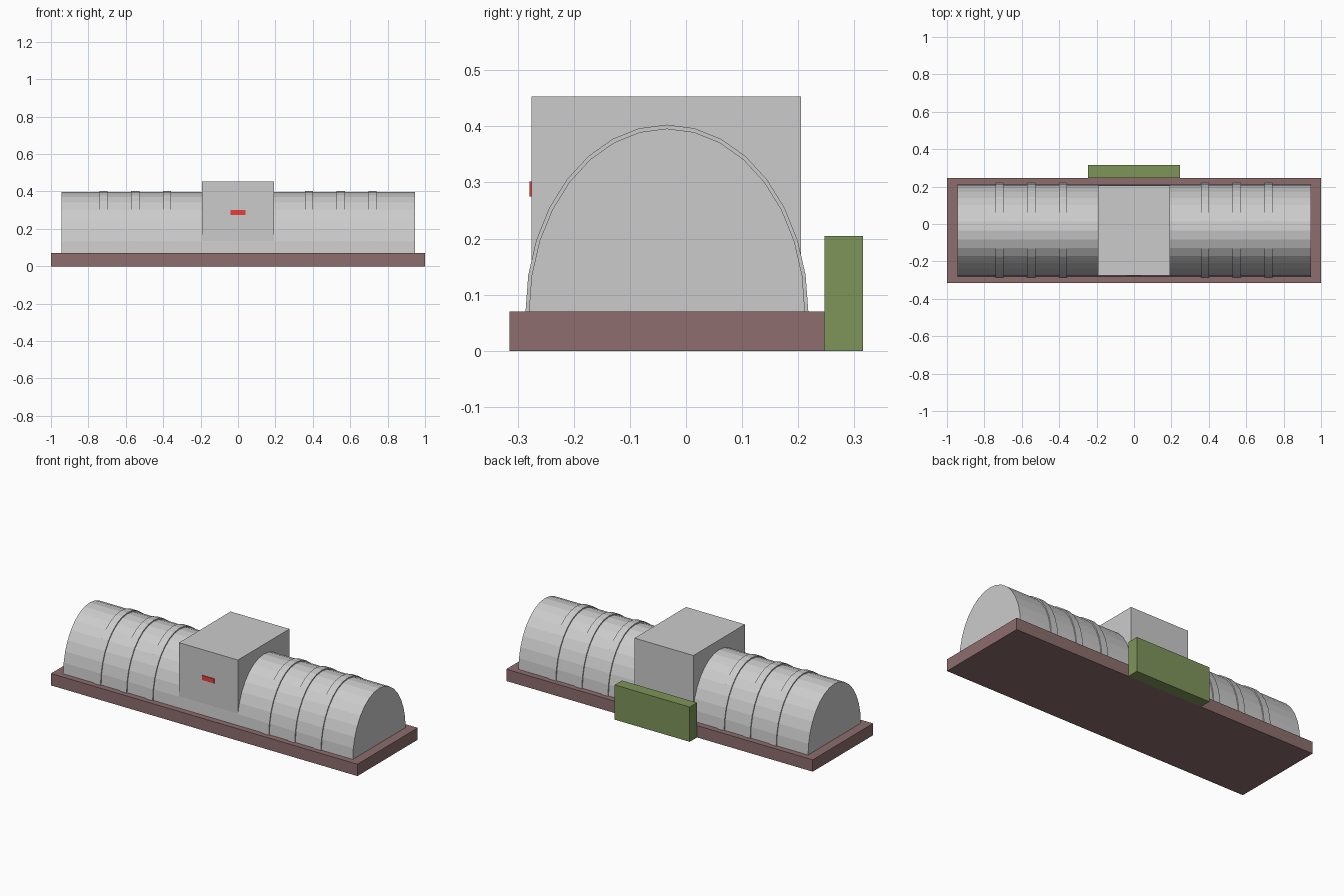
import bpy, bmesh, math

if "Cube" in bpy.data.objects:
    bpy.data.objects.remove(bpy.data.objects["Cube"])

AXIS_Y, BASE_TOP = -0.034, 0.07


def material(name, rgb):
    m = bpy.data.materials.new(name)
    m.diffuse_color = (*rgb, 1)
    m.use_nodes = True
    m.node_tree.nodes["Principled BSDF"].inputs["Base Color"].default_value = m.diffuse_color
    return m


def finish(name, bm, mat=None):
    bmesh.ops.recalc_face_normals(bm, faces=bm.faces)
    mesh = bpy.data.meshes.new(name)
    bm.to_mesh(mesh)
    bm.free()
    obj = bpy.data.objects.new(name, mesh)
    bpy.context.collection.objects.link(obj)
    if mat:
        mesh.materials.append(mat)
    return obj


def box(name, x, y, z, mat=None):
    bm = bmesh.new()
    bmesh.ops.create_cube(bm, size=1)
    for v in bm.verts:
        v.co = [lo + (c + 0.5) * (hi - lo) for c, (lo, hi) in zip(v.co, (x, y, z))]
    return finish(name, bm, mat)


def arch(name, x0, x1, ry, rz, sides=16):
    """Solid half-elliptical vault running along x."""
    bm = bmesh.new()
    angles = [math.pi * i / sides for i in range(sides + 1)]
    end = bm.faces.new([bm.verts.new((x0, AXIS_Y + ry * math.cos(a),
                                      BASE_TOP + rz * math.sin(a))) for a in angles])
    ext = bmesh.ops.extrude_face_region(bm, geom=[end], use_keep_orig=True)
    moved = [g for g in ext["geom"] if isinstance(g, bmesh.types.BMVert)]
    bmesh.ops.translate(bm, vec=(x1 - x0, 0, 0), verts=moved)
    return finish(name, bm)


brown = material("brown", (0.27, 0.155, 0.155))
green = material("green", (0.21, 0.30, 0.10))
red = material("red", (0.80, 0.05, 0.04))

# Base slab and rear panel
box("base", (-1, 1), (-0.315, 0.247), (0, BASE_TOP), brown)
box("rear_panel", (-0.245, 0.245), (0.247, 0.315), (0, 0.205), green)

# Vaulted body with raised ribs
arch("vault", -0.945, 0.945, 0.246, 0.326)
for side, label in ((-1, "left"), (1, "right")):
    for i in range(3):
        x = side * (0.379 + 0.17 * i)
        arch(f"rib_{label}_{i + 1}", x - 0.022, x + 0.022, 0.252, 0.333)

# Central block with red front marker
box("centre_block", (-0.192, 0.192), (-0.275, 0.205), (BASE_TOP, 0.453))
box("front_marker", (-0.04, 0.04), (-0.279, -0.27), (0.275, 0.302), red)
